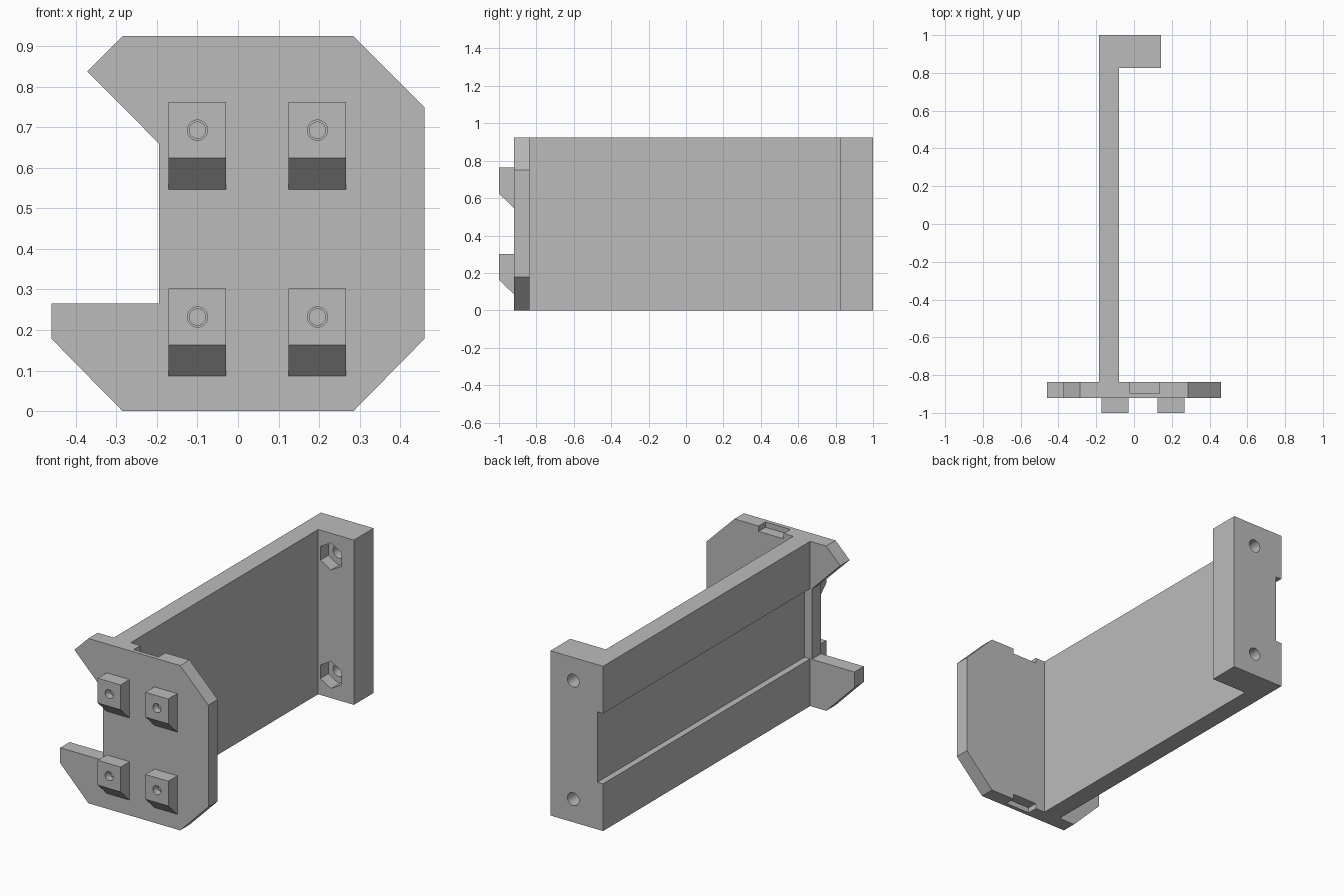
import bpy, bmesh
from math import sin, cos, pi, radians

if "Cube" in bpy.data.objects:
    bpy.data.objects.remove(bpy.data.objects["Cube"], do_unlink=True)

grey = bpy.data.materials.new("plain grey")
grey.use_nodes = True
colour = (0.5, 0.5, 0.5, 1)
grey.diffuse_color = colour
grey.node_tree.nodes["Principled BSDF"].inputs["Base Color"].default_value = colour

# Places a profile point (u, v) at a distance d along the extrusion axis
PLACE = {"x": lambda u, v, d: (d, u, v),
         "y": lambda u, v, d: (u, d, v),
         "z": lambda u, v, d: (u, v, d)}


def prism(name, profile, axis, start, end):
    """Extrude a closed profile along one axis."""
    bm = bmesh.new()
    rings = [[bm.verts.new(PLACE[axis](u, v, d)) for u, v in profile]
             for d in (start, end)]
    bm.faces.new(rings[0])
    bm.faces.new(rings[1])
    n = len(profile)
    for i in range(n):
        j = (i + 1) % n
        bm.faces.new((rings[0][i], rings[0][j], rings[1][j], rings[1][i]))
    bmesh.ops.recalc_face_normals(bm, faces=bm.faces)
    mesh = bpy.data.meshes.new(name)
    bm.to_mesh(mesh)
    bm.free()
    mesh.materials.append(grey)
    obj = bpy.data.objects.new(name, mesh)
    bpy.context.scene.collection.objects.link(obj)
    return obj


def rect(u0, u1, v0, v1):
    return [(u0, v0), (u1, v0), (u1, v1), (u0, v1)]


def polygon(u, v, radius, sides):
    """Regular polygon with a corner pointing up."""
    return [(u + radius * sin(2 * pi * i / sides), v + radius * cos(2 * pi * i / sides))
            for i in range(sides)]


def cut(obj, cutters):
    """Subtract the cutters for good, then remove them."""
    for cutter in cutters:
        cutter.hide_render = True
        mod = obj.modifiers.new("cut", "BOOLEAN")
        mod.operation = "DIFFERENCE"
        mod.solver = "EXACT"
        mod.object = cutter
    bpy.context.view_layer.update()
    graph = bpy.context.evaluated_depsgraph_get()
    mesh = bpy.data.meshes.new_from_object(obj.evaluated_get(graph))
    obj.modifiers.clear()
    obj.data = mesh
    for cutter in cutters:
        bpy.data.objects.remove(cutter, do_unlink=True)


def smooth(obj):
    bpy.ops.object.select_all(action="DESELECT")
    obj.select_set(True)
    bpy.context.view_layer.objects.active = obj
    bpy.ops.object.shade_smooth_by_angle(angle=radians(30))


TOP = 0.925
PLATE_FRONT, PLATE_BACK = -0.92, -0.837

# Front plate with chamfered corners, side opening and hooked prongs
outline = [(-0.285, 0), (0.285, 0), (0.46, 0.178), (0.46, 0.75), (0.285, TOP),
           (-0.285, TOP), (-0.372, 0.838), (-0.195, 0.66), (-0.195, 0.265),
           (-0.46, 0.265), (-0.46, 0.178)]
plate = prism("front_plate", outline, "y", PLATE_FRONT, PLATE_BACK)

# Shallow pockets in the top and bottom edges, open to the back
pocket = rect(-0.02, 0.135, -0.897, PLATE_BACK + 0.05)
cut(plate, [prism("pocket_cutter", pocket, "z", TOP - 0.03, TOP + 0.05),
            prism("pocket_cutter", pocket, "z", -0.05, 0.03)])

# Long web turning into the thick rear block
section = [(-0.185, PLATE_BACK), (-0.08, PLATE_BACK), (-0.08, 0.825),
           (0.142, 0.825), (0.142, 1), (-0.185, 1)]
web = prism("web_and_rear_block", section, "z", 0, TOP)

# Wide channel down the outer side of the web
cutters = [prism("channel_cutter", rect(-1.1, 1.1, 0.265, 0.66), "x", -0.3, -0.15)]

# Bolt holes with hexagonal nut pockets in the rear block
for z in (0.13, 0.795):
    cutters.append(prism("bolt_cutter", polygon(0, z, 0.036, 32), "y", 0.8, 1.1))
    cutters.append(prism("nut_cutter", polygon(0, z, 0.076, 6), "y", 0.75, 0.895))
cut(web, cutters)
smooth(web)

# Four cleats with sloped undersides and stepped blind holes
for row, z in (("lower", 0.086), ("upper", 0.547)):
    for side, x in (("right", -0.1), ("left", 0.196)):
        shape = [(PLATE_FRONT, z), (PLATE_FRONT, z + 0.216),
                 (-1, z + 0.216), (-1, z + 0.077)]
        cleat = prism(f"{row}_{side}_cleat", shape, "x", x - 0.071, x + 0.071)
        cut(cleat, [prism("bore_cutter", polygon(x, z + 0.146, r, 32), "y", -1.1, y)
                    for r, y in ((0.025, -0.96), (0.02, -0.93))])
        smooth(cleat)
